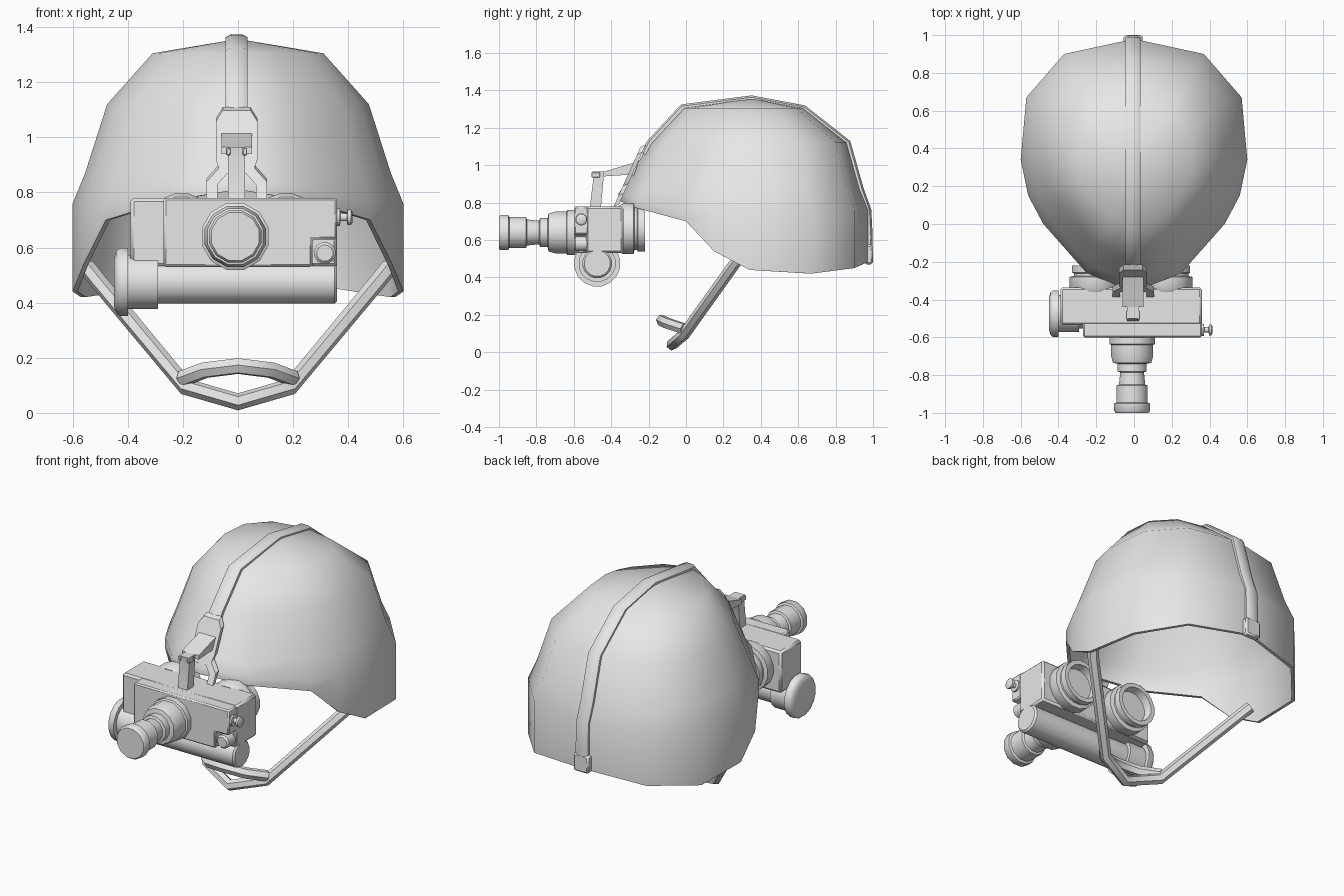
import bpy, bmesh, math
from mathutils import Vector

if "Cube" in bpy.data.objects:
    bpy.data.objects.remove(bpy.data.objects["Cube"], do_unlink=True)

grey = bpy.data.materials.new("plain grey")
grey.use_nodes = True
grey.diffuse_color = (0.8, 0.8, 0.8, 1)
grey.node_tree.nodes["Principled BSDF"].inputs["Base Color"].default_value = (0.8, 0.8, 0.8, 1)


def activate(ob):
    bpy.ops.object.select_all(action='DESELECT')
    ob.select_set(True)
    bpy.context.view_layer.objects.active = ob


def finish(name, bm, angle=40, solid=0.0, bevel=0.0):
    """Turn a bmesh into a shaded, coloured object."""
    bmesh.ops.recalc_face_normals(bm, faces=bm.faces)
    me = bpy.data.meshes.new(name)
    bm.to_mesh(me)
    bm.free()
    ob = bpy.data.objects.new(name, me)
    bpy.context.collection.objects.link(ob)
    me.materials.append(grey)
    activate(ob)
    if solid:
        m = ob.modifiers.new("Thickness", 'SOLIDIFY')
        m.thickness, m.offset = solid, -1
        bpy.ops.object.modifier_apply(modifier=m.name)
    if bevel:
        m = ob.modifiers.new("Edges", 'BEVEL')
        m.width, m.segments = bevel, 1
        bpy.ops.object.modifier_apply(modifier=m.name)
    bpy.ops.object.shade_smooth_by_angle(angle=math.radians(angle))
    return ob


def bridge(bm, rings, closed=True):
    n = len(rings[0])
    for a, b in zip(rings, rings[1:]):
        for i in range(n if closed else n - 1):
            j = (i + 1) % n
            bm.faces.new((a[i], a[j], b[j], b[i]))


def lathe(name, profile, axis, centre, n=12):
    """Spin (radius, position) pairs round the x or y axis and cap both ends."""
    bm = bmesh.new()
    rings = []
    for r, t in profile:
        ring = []
        for i in range(n):
            a = 2 * math.pi * (i + 0.5) / n
            u, w = r * math.cos(a) + centre[0], r * math.sin(a) + centre[1]
            ring.append(bm.verts.new((t, u, w) if axis == 'x' else (u, t, w)))
        rings.append(ring)
    bridge(bm, rings)
    bm.faces.new(rings[0])
    bm.faces.new(rings[-1])
    return finish(name, bm)


def prism(name, points, offset, bevel=0.0):
    """Extrude a flat outline of 3D points by an offset."""
    bm = bmesh.new()
    face = bm.faces.new([bm.verts.new(p) for p in points])
    out = bmesh.ops.extrude_face_region(bm, geom=[face])
    verts = [v for v in out["geom"] if isinstance(v, bmesh.types.BMVert)]
    bmesh.ops.translate(bm, verts=verts, vec=offset)
    return finish(name, bm, bevel=bevel)


def box(name, x0, x1, y0, y1, z0, z1, bevel=0.005):
    pts = [(x0, y0, z0), (x1, y0, z0), (x1, y0, z1), (x0, y0, z1)]
    return prism(name, pts, (0, y1 - y0, 0), bevel)


def tube(name, points, radius):
    """Round strap following a path."""
    cu = bpy.data.curves.new(name, 'CURVE')
    cu.dimensions = '3D'
    cu.bevel_depth, cu.bevel_resolution, cu.use_fill_caps = radius, 1, True
    sp = cu.splines.new('POLY')
    sp.points.add(len(points) - 1)
    for p, co in zip(sp.points, points):
        p.co = (*co, 1)
    ob = bpy.data.objects.new(name, cu)
    bpy.context.collection.objects.link(ob)
    cu.materials.append(grey)
    activate(ob)
    bpy.ops.object.convert(target='MESH')
    bpy.ops.object.shade_smooth_by_angle(angle=math.radians(50))
    return bpy.context.object


# Helmet shell: half plan of the rim (x, y, rim height), front to back
plan = [(0, -0.36, 0.81), (0.25, -0.26, 0.77), (0.48, 0.0, 0.70), (0.56, 0.15, 0.54),
        (0.60, 0.34, 0.44), (0.57, 0.67, 0.42), (0.37, 0.90, 0.45), (0, 0.98, 0.485)]
plan += [(-x, y, z) for x, y, z in plan[-2:0:-1]]
# Levels: height, half width, middle y, half depth, least rise above the rim
levels = [(0, 0.60, 0.31, 0.67, 0), (0.76, 0.60, 0.31, 0.67, 0.04), (0.87, 0.555, 0.31, 0.625, 0.10),
          (1.12, 0.475, 0.335, 0.53, 0), (1.305, 0.31, 0.305, 0.325, 0)]
bm = bmesh.new()
rings = []
for z, hx, cy, hy, rise in levels:
    rings.append([bm.verts.new((x / 0.60 * hx, cy + (y - 0.31) / 0.67 * hy, max(z, rim + rise)))
                  for x, y, rim in plan])
bridge(bm, rings)
apex = bm.verts.new((0, 0.35, 1.357))
top = rings[-1]
for i in range(len(top)):
    bm.faces.new((top[i], top[(i + 1) % len(top)], apex))
finish("helmet_shell", bm, angle=60, solid=0.018)

# Crown strap from the nape over the top to the mount
path = [(0.98, 0.50), (0.982, 0.62), (0.975, 0.76), (0.935, 0.87), (0.865, 1.12), (0.63, 1.305),
        (0.35, 1.357), (-0.02, 1.31), (-0.195, 1.12), (-0.225, 1.06)]
section = [(-0.04, -0.012), (-0.04, 0.006), (-0.022, 0.016), (0.022, 0.016), (0.04, 0.006), (0.04, -0.012)]
bm = bmesh.new()
rings = []
for i, (y, z) in enumerate(path):
    a, b = path[max(i - 1, 0)], path[min(i + 1, len(path) - 1)]
    t = Vector((b[0] - a[0], b[1] - a[1])).normalized()
    rings.append([bm.verts.new((x - 0.005, y + t.y * n, z - t.x * n)) for x, n in section])
bridge(bm, rings)
bm.faces.new(rings[0])
bm.faces.new(rings[-1])
finish("crown_strap", bm, angle=50)
box("nape_buckle", -0.055, 0.045, 0.955, 1.0, 0.47, 0.575, 0.01)

# Chin strap and chin cup
half = [(0.55, 0.32, 0.53), (0.51, 0.265, 0.48), (0.19, -0.01, 0.095)]
tube("chin_strap", half + [(0, -0.075, 0.04)] + [(-x, y, z) for x, y, z in half[::-1]], 0.031)
half = [(0.20, -0.01, 0.125), (0.12, -0.10, 0.155)]
tube("chin_cup", half + [(0, -0.13, 0.17)] + [(-x, y, z) for x, y, z in half[::-1]], 0.031)

# Mount plate lying on the sloping brow, with two feet
outline = [(0.05, 1.11), (0.075, 1.07), (0.075, 0.93), (0.065, 0.90), (0.11, 0.85),
           (0.11, 0.79), (0.07, 0.79), (0.07, 0.84), (0.035, 0.88)]
outline += [(-x, z) for x, z in outline[::-1]]
prism("mount_plate", [(x - 0.005, -0.215 - (1.11 - z) * 0.45, z) for x, z in outline],
      (0, -0.028, -0.012))

# Mount arm reaching forward and the post down to the goggles
prism("mount_arm", [(-0.06, y, z) for y, z in
      [(-0.25, 1.025), (-0.29, 1.01), (-0.44, 0.965), (-0.44, 0.94), (-0.29, 0.95), (-0.28, 0.94)]],
      (0.11, 0, 0))
prism("mount_post", [(-0.037, y, z) for y, z in
      [(-0.42, 0.965), (-0.50, 0.965), (-0.495, 0.93), (-0.515, 0.77), (-0.455, 0.77), (-0.44, 0.94)]],
      (0.063, 0, 0))
for side in (-1, 1):
    x = -0.005 + side * 0.03
    box("mount_clip", x - 0.008, x + 0.008, -0.505, -0.46, 0.935, 0.962, 0.003)

# Goggle body and stepped front housing
box("goggle_body", -0.39, 0.36, -0.535, -0.335, 0.53, 0.78, 0.012)
prism("front_housing", [(x, -0.60, z) for x, z in
      [(-0.27, 0.53), (0.27, 0.53), (0.27, 0.63), (0.36, 0.63), (0.36, 0.78), (-0.27, 0.78)]],
      (0, 0.08, 0), 0.008)

# Front lens barrel
lathe("lens_barrel", [(0.125, -0.59), (0.125, -0.635), (0.115, -0.64), (0.115, -0.70), (0.105, -0.735),
      (0.08, -0.74), (0.08, -0.78), (0.065, -0.785), (0.072, -0.85), (0.085, -0.855), (0.085, -0.945),
      (0.098, -0.95), (0.098, -0.99), (0.09, -1.0)], 'y', (-0.01, 0.64))

# Rear eyepieces with recessed lenses
for side, name in ((-1, "right_eyepiece"), (1, "left_eyepiece")):
    lathe(name, [(0.125, -0.36), (0.138, -0.335), (0.138, -0.28), (0.115, -0.275), (0.115, -0.262),
          (0.125, -0.257), (0.125, -0.22), (0.10, -0.22), (0.092, -0.265)],
          'y', (-0.015 + side * 0.19, 0.66), 16)

# Battery tube under the body with its collar and end cap
axis = (-0.475, 0.475)
lathe("battery_tube", [(0.08, -0.30), (0.08, 0.35), (0.07, 0.36)], 'x', axis, 16)
lathe("battery_collar", [(0.10, -0.41), (0.10, -0.29)], 'x', axis, 16)
lathe("battery_cap", [(0.09, -0.45), (0.115, -0.442), (0.125, -0.43), (0.125, -0.40)], 'x', axis, 16)

# Side switch and front focus knob
lathe("side_switch", [(0.033, 0.355), (0.033, 0.37), (0.015, 0.372), (0.015, 0.395), (0.03, 0.397),
      (0.03, 0.41), (0.02, 0.415)], 'x', (-0.56, 0.71))
lathe("focus_knob", [(0.04, -0.52), (0.04, -0.59), (0.03, -0.60)], 'y', (0.315, 0.58))
